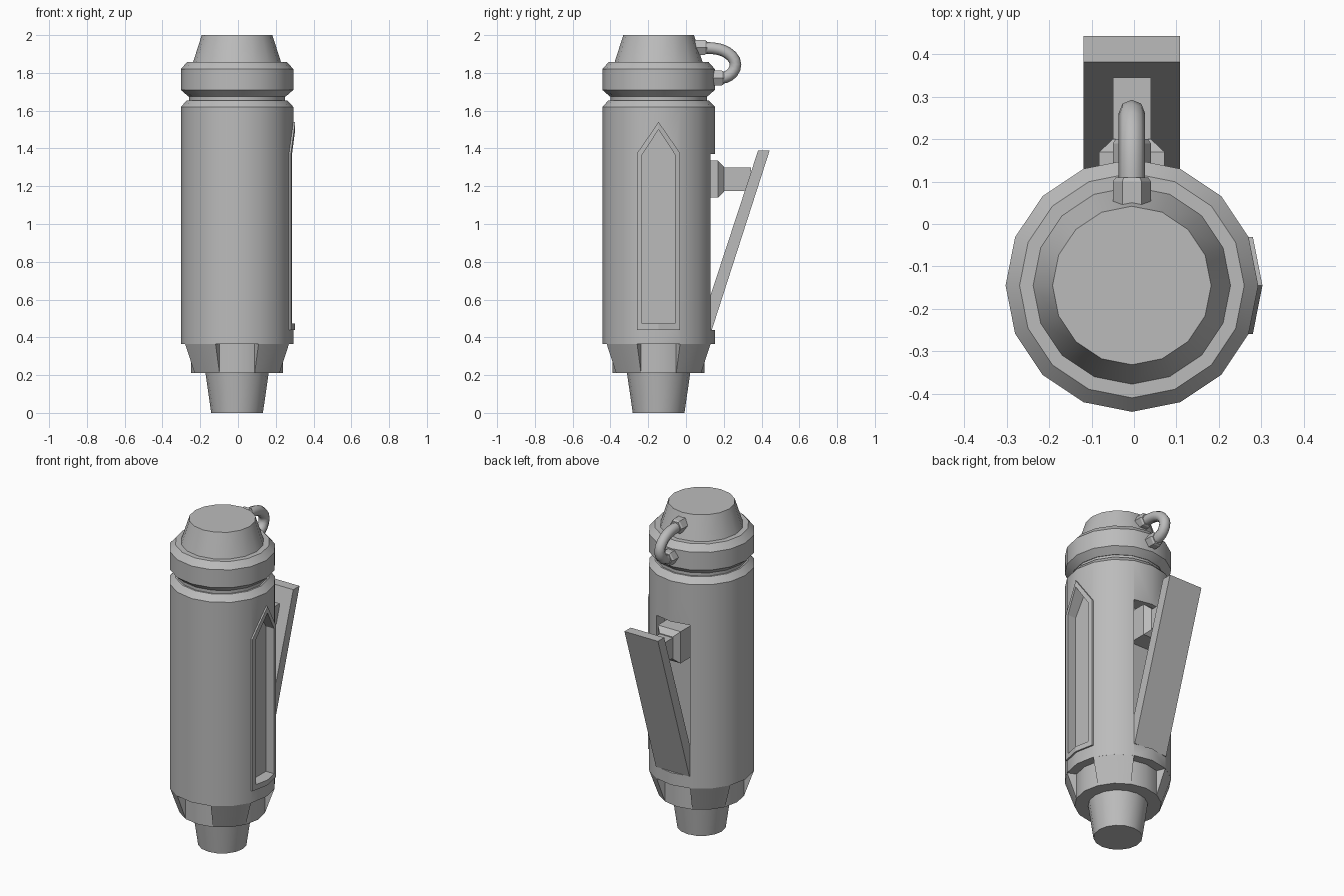
import bpy, bmesh
from math import sin, cos, tan, pi, radians
from mathutils import Vector

cube = bpy.data.objects.get("Cube")
if cube:
    bpy.data.objects.remove(cube, do_unlink=True)

AXIS = Vector((-0.005, -0.145, 0))   # centre line of the barrel
SIDES = 16
R = 0.298
HALF = R * sin(2 * pi / SIDES)       # half width of two barrel facets

grey = bpy.data.materials.new("plain_grey")
grey.use_nodes = True
grey.diffuse_color = (0.5, 0.5, 0.5, 1)
grey.node_tree.nodes["Principled BSDF"].inputs["Base Color"].default_value = (0.5, 0.5, 0.5, 1)


def make(name, verts, faces, smooth=False):
    mesh = bpy.data.meshes.new(name)
    bm = bmesh.new()
    vs = [bm.verts.new(v) for v in verts]
    for f in faces:
        bm.faces.new([vs[i] for i in f])
    bmesh.ops.recalc_face_normals(bm, faces=bm.faces)
    bm.to_mesh(mesh)
    bm.free()
    mesh.materials.append(grey)
    obj = bpy.data.objects.new(name, mesh)
    obj.location = AXIS
    bpy.context.collection.objects.link(obj)
    if smooth:
        smooth_shade(obj)
    return obj


def smooth_shade(obj):
    bpy.ops.object.select_all(action='DESELECT')
    obj.select_set(True)
    bpy.context.view_layer.objects.active = obj
    bpy.ops.object.shade_smooth_by_angle(angle=radians(30))


def loft(name, rings, smooth=False):
    """Join equal rings of points into a capped solid."""
    n = len(rings[0])
    verts = [p for ring in rings for p in ring]
    faces = [(k * n + i, k * n + (i + 1) % n, (k + 1) * n + (i + 1) % n, (k + 1) * n + i)
             for k in range(len(rings) - 1) for i in range(n)]
    faces += [range(n), range(len(verts) - n, len(verts))]
    return make(name, verts, faces, smooth)


def lathe(name, profile, smooth=True):
    return loft(name, [[(r * cos(2 * pi * i / SIDES), r * sin(2 * pi * i / SIDES), z)
                        for i in range(SIDES)] for r, z in profile], smooth)


def prism_x(name, outline, x0, x1):
    return loft(name, [[(x, y, z) for y, z in outline] for x in (x0, x1)])


def rect_y(w, y, z0, z1):
    return [(-w, y, z0), (w, y, z0), (w, y, z1), (-w, y, z1)]


def cut(obj, cutter):
    mod = obj.modifiers.new("cut", 'BOOLEAN')
    mod.operation, mod.solver, mod.object = 'DIFFERENCE', 'EXACT', cutter
    bpy.context.view_layer.objects.active = obj
    bpy.ops.object.modifier_apply(modifier=mod.name)
    bpy.data.objects.remove(cutter, do_unlink=True)


# Turned parts
barrel = lathe("barrel", [(R, 0.365), (R, 1.62), (0.265, 1.655)], False)
lathe("neck", [(0.255, 1.63), (0.255, 1.70)])
lathe("cap_band", [(0.258, 1.675), (R, 1.71), (R, 1.82), (0.265, 1.857), (0.2, 1.857)])
lathe("cap", [(0.235, 1.85), (0.187, 2.0)])
lathe("nozzle", [(0.137, 0), (0.168, 0.215)])
RC, ZC = 0.243, 0.21
lathe("collar_core", [(RC, ZC), (RC, 0.37)])

# Collar wedges between the four notches
for q in range(4):
    rings = []
    for s in (1, 2, 3):
        a = 2 * pi * (q * 4 + s) / SIDES
        rings.append([(r * cos(a), r * sin(a), z)
                      for r, z in ((RC, ZC), (R, 0.366), (RC, 0.366))])
    loft(f"collar_wedge_{q + 1}", rings, True)

# Side panel: pocket in the barrel and raised pointed frame
def panel_outline(w, z0, z1, apex):
    return [(-w, z0), (0, z0), (w, z0), (w, z1), (0, apex), (-w, z1)]


outer = panel_outline(HALF, 0.44, 1.375, 1.54)
inner = panel_outline(0.088, 0.472, 1.365, 1.5)
cut(barrel, prism_x("pocket_cutter", inner, 0.235, 0.4))


def facet_x(y, lift):
    return R + lift - tan(pi / SIDES) * abs(y)


verts = [(facet_x(y, lift), y, z) for lift in (0.01, -0.02)
         for loop in (outer, inner) for y, z in loop]
faces = []
for i in range(6):
    j = (i + 1) % 6
    faces += [(i, j, j + 6, i + 6), (i + 12, j + 12, j + 18, i + 18),
              (i, j, j + 12, i + 12), (i + 6, j + 6, j + 18, i + 18)]
make("panel_frame", verts, faces)

# Back recess with lever and button
cut(barrel, loft("recess_cutter", [rect_y(HALF - 0.001, y, 0.44, 1.37) for y in (0.2, 0.4)]))
smooth_shade(barrel)
prism_x("lever", [(0.215, 0.44), (0.282, 0.44), (0.588, 1.39), (0.527, 1.39)], -HALF, HALF)
loft("button_base", [rect_y(0.077, 0.19, 1.14, 1.335), rect_y(0.077, 0.315, 1.14, 1.335),
                     rect_y(0.045, 0.345, 1.17, 1.305)])
loft("button_stem", [rect_y(0.045, 0.34, 1.175, 1.3), rect_y(0.045, 0.49, 1.175, 1.3)])

# Cable loop with a hexagonal nut at each end
for name, y0, y1, zc in (("upper_nut", 0.175, 0.255, 1.935), ("lower_nut", 0.285, 0.345, 1.773)):
    loft(name, [[(r * cos(pi * i / 3), y, zc + r * sin(pi * i / 3)) for i in range(6)]
                for y, r in ((y0, 0.045), (y1 - 0.01, 0.045), (y1, 0.038))])

curve = bpy.data.curves.new("cable", 'CURVE')
curve.dimensions = '3D'
curve.bevel_depth, curve.bevel_resolution, curve.resolution_u = 0.031, 2, 5
curve.use_fill_caps = True
spline = curve.splines.new('BEZIER')
path = [(0.23, 1.932, 0.04, 0), (0.32, 1.925, 0.035, -0.007),
        (0.407, 1.845, 0, -0.04), (0.33, 1.773, -0.04, 0)]
spline.bezier_points.add(len(path) - 1)
for bp, (y, z, dy, dz) in zip(spline.bezier_points, path):
    bp.co = (0, y, z)
    bp.handle_left = (0, y - dy, z - dz)
    bp.handle_right = (0, y + dy, z + dz)
curve.materials.append(grey)
cable = bpy.data.objects.new("cable", curve)
cable.location = AXIS
bpy.context.collection.objects.link(cable)
